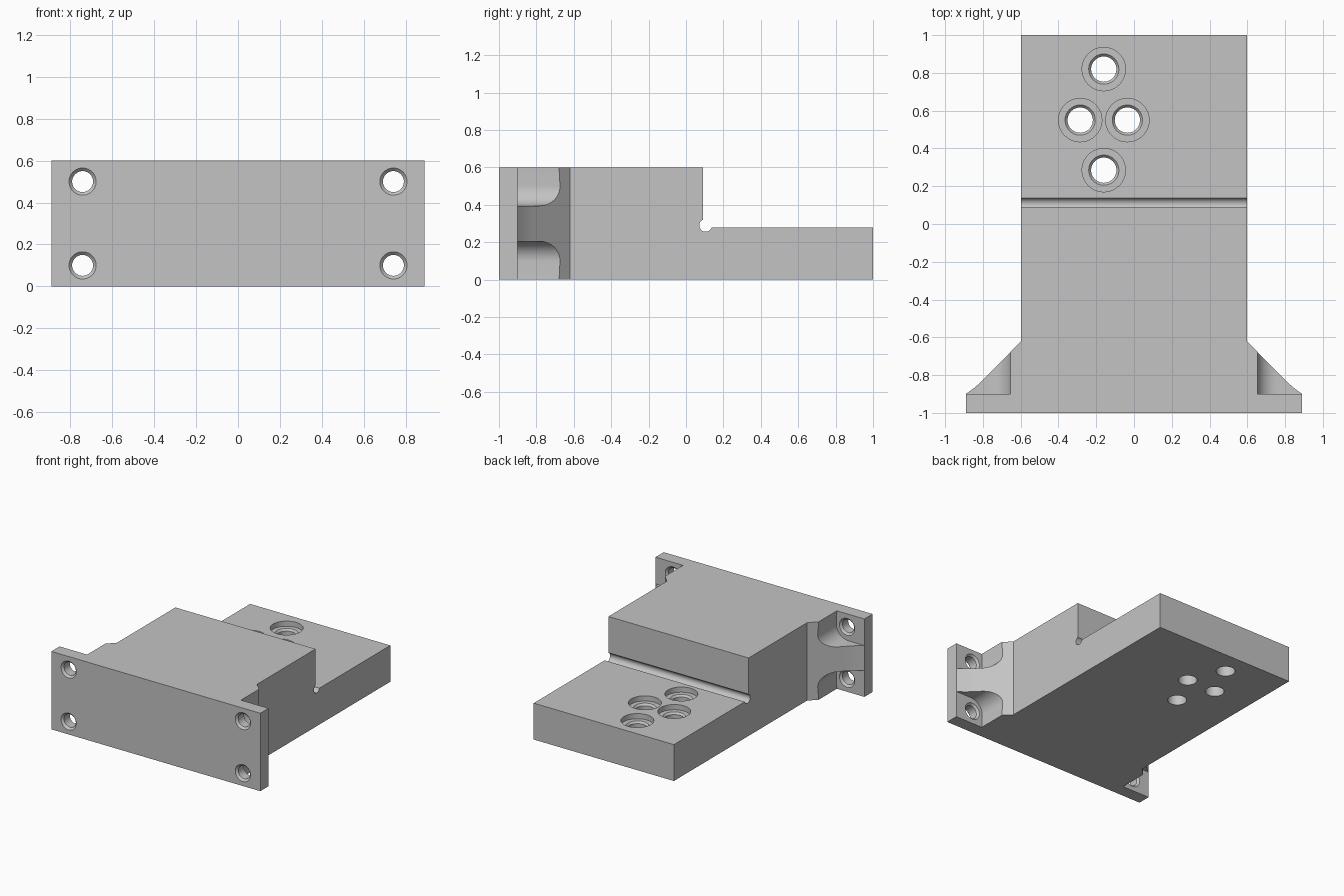
import bpy, bmesh
from math import sin, cos, pi, radians

cube = bpy.data.objects.get("Cube")
if cube:
    bpy.data.objects.remove(cube)

metal = bpy.data.materials.new("plain_grey")
metal.use_nodes = True
metal.diffuse_color = (0.55, 0.55, 0.55, 1)
metal.node_tree.nodes["Principled BSDF"].inputs["Base Color"].default_value = (0.55, 0.55, 0.55, 1)


def make_object(name, bm):
    bmesh.ops.recalc_face_normals(bm, faces=bm.faces)
    mesh = bpy.data.meshes.new(name)
    bm.to_mesh(mesh)
    bm.free()
    obj = bpy.data.objects.new(name, mesh)
    bpy.context.collection.objects.link(obj)
    mesh.materials.append(metal)
    return obj


def loft(name, rings):
    """Closed solid through matching rings of points."""
    bm = bmesh.new()
    loops = [[bm.verts.new(p) for p in ring] for ring in rings]
    n = len(loops[0])
    for a, b in zip(loops, loops[1:]):
        for i in range(n):
            j = (i + 1) % n
            bm.faces.new((a[i], a[j], b[j], b[i]))
    bm.faces.new(loops[0])
    bm.faces.new(loops[-1])
    return make_object(name, bm)


def place(axis, u, v, w):
    """Profile point (u, v) at height w along the axis."""
    return {"x": (w, u, v), "y": (u, w, v), "z": (u, v, w)}[axis]


def prism(name, axis, profile, low, high):
    return loft(name, [[place(axis, u, v, w) for u, v in profile] for w in (low, high)])


def arc(cu, cv, r, start, end, n):
    angles = [radians(start + (end - start) * i / n) for i in range(n + 1)]
    return [(cu + r * cos(a), cv + r * sin(a)) for a in angles]


def bore(name, axis, cu, cv, steps, n=40):
    """Turned cutter from (radius, height) steps."""
    rings = []
    for r, w in steps:
        rings.append([place(axis, cu + r * cos(2 * pi * i / n), cv + r * sin(2 * pi * i / n), w)
                      for i in range(n)])
    return loft(name, rings)


# Body with mounting flange and side gussets, as one plan outline
half = [(0.89, -1), (0.89, -0.9), (0.84, -0.863), (0.8, -0.826), (0.597, -0.62), (0.597, 1)]
outline = half + [(-x, y) for x, y in reversed(half)]
bracket = prism("mounting_bracket", "z", outline, 0, 0.6)

# Step down to the rear plate, with a round relief groove in the corner
step = [(0.091, 0.8)] + arc(0.105, 0.29, 0.034, 114, 343, 20) + [(1.2, 0.28), (1.2, 0.8)]
cutters = [prism("step_cutter", "x", step, -1, 1)]

# Rounded tool pockets and chamfered bolt holes at the flange corners
pocket = [(1, 0.395)] + arc(0.755, 0.5, 0.105, 270, 180, 14) + [(0.66, 0.7), (1, 0.7)]
for sx in (1, -1):
    for sz in (1, -1):
        shape = [(sx * x, 0.3 + sz * (z - 0.3)) for x, z in pocket]
        cutters.append(prism("pocket_cutter", "y", shape, -0.9, -0.5))
        cutters.append(bore("bolt_hole_cutter", "y", sx * 0.742, 0.3 + sz * 0.2,
                            [(0.08, -1.015), (0.05, -0.985), (0.05, -0.915), (0.08, -0.885)]))

# Counterbored holes in the rear plate
for x, y in [(-0.16, 0.82), (-0.285, 0.55), (-0.035, 0.55), (-0.16, 0.285)]:
    cutters.append(bore("plate_hole_cutter", "z", x, y,
                        [(0.067, -0.1), (0.067, 0.225), (0.08, 0.24), (0.115, 0.24), (0.115, 0.4)]))

# Cut everything and keep the finished solid
for cutter in cutters:
    cutter.hide_render = True
    mod = bracket.modifiers.new("cut", "BOOLEAN")
    mod.operation = "DIFFERENCE"
    mod.solver = "EXACT"
    mod.object = cutter
bpy.context.view_layer.update()
graph = bpy.context.evaluated_depsgraph_get()
finished = bpy.data.meshes.new_from_object(bracket.evaluated_get(graph))
bracket.modifiers.clear()
bracket.data = finished
for cutter in cutters:
    bpy.data.objects.remove(cutter)

# Smooth the round cuts, keep machined edges sharp
bpy.ops.object.select_all(action="DESELECT")
bpy.context.view_layer.objects.active = bracket
bracket.select_set(True)
bpy.ops.object.shade_smooth_by_angle(angle=radians(25))
